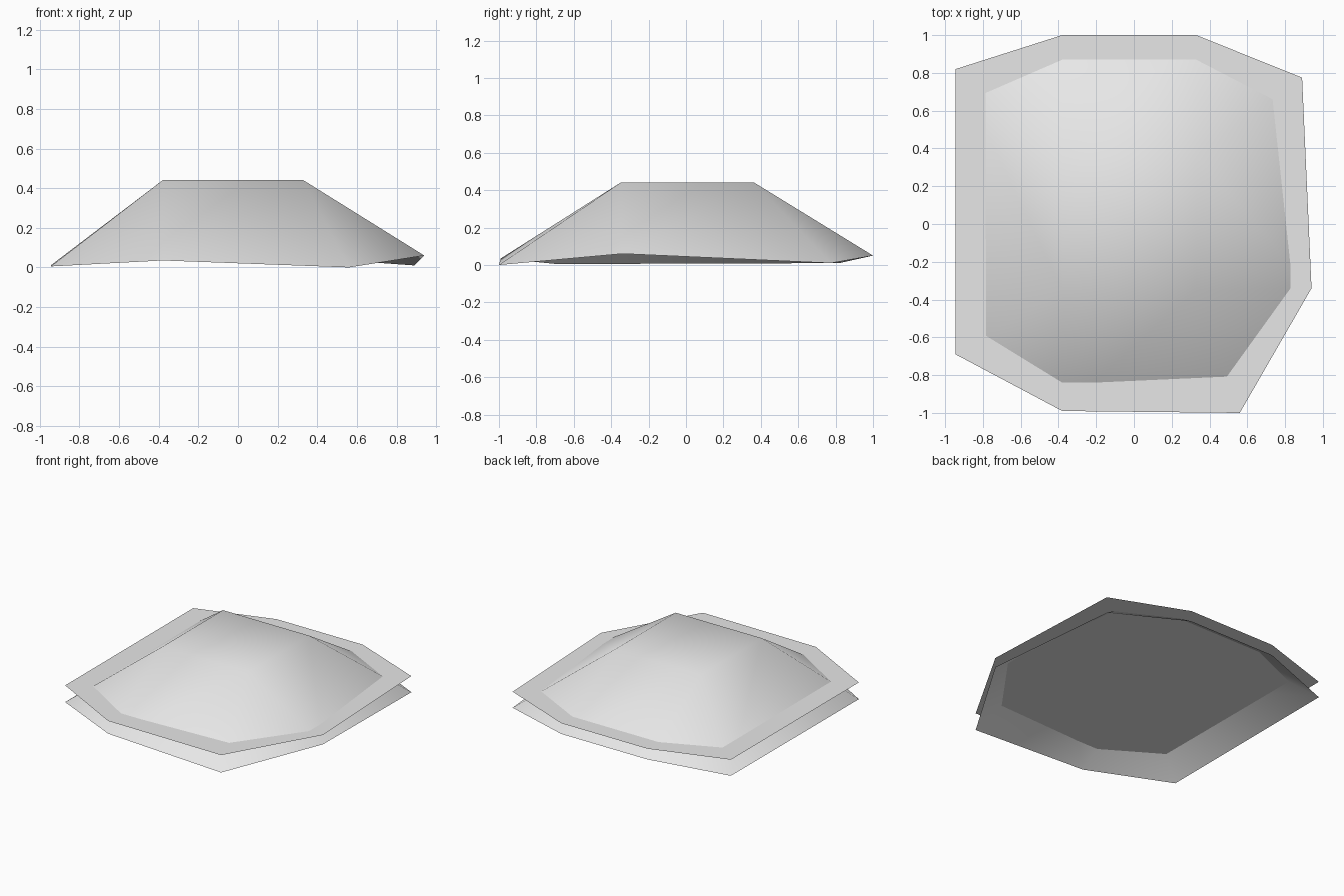
import bpy
import bmesh

cube = bpy.data.objects.get("Cube")
if cube:
    bpy.data.objects.remove(cube, do_unlink=True)

grey = bpy.data.materials.new("light grey")
grey.use_nodes = True
colour = (0.8, 0.8, 0.8, 1)
grey.diffuse_color = colour
grey.node_tree.nodes["Principled BSDF"].inputs["Base Color"].default_value = colour

# Uneven eight-sided rim, anticlockwise from the front left corner
RIM = [(0.56, -1.0, 0.0), (0.94, -0.34, 0.06), (0.89, 0.775, 0.01), (0.33, 1.0, 0.05),
       (-0.38, 1.0, 0.05), (-0.945, 0.82, 0.01), (-0.945, -0.69, 0.005), (-0.38, -0.99, 0.035)]
# Flat crown, one corner for each pair of rim points
CROWN = [(0.33, -0.35), (0.33, 0.365), (-0.38, 0.365), (-0.38, -0.35)]
CROWN_Z = 0.44
PLATE_Z = 0.13


def finish(bm, name, smooth):
    mesh = bpy.data.meshes.new(name)
    for face in bm.faces:
        face.smooth = smooth
    bm.to_mesh(mesh)
    bm.free()
    mesh.materials.append(grey)
    bpy.context.collection.objects.link(bpy.data.objects.new(name, mesh))


# Open faceted mound with soft shading
bm = bmesh.new()
rim = [bm.verts.new(p) for p in RIM]
crown = [bm.verts.new((x, y, CROWN_Z)) for x, y in CROWN]
bm.faces.new(crown)
for i in range(4):
    low, high = rim[2 * i], rim[2 * i + 1]
    low_next = rim[(2 * i + 2) % 8]
    top, top_next = crown[i], crown[(i + 1) % 4]
    bm.faces.new((low, high, top))             # corner
    bm.faces.new((high, low_next, top_next))   # side, split in two
    bm.faces.new((high, top_next, top))
finish(bm, "mound", True)

# Thin flat sheet crossing the mound, with the same outline
bm = bmesh.new()
bm.faces.new([bm.verts.new((x, y, PLATE_Z)) for x, y, z in RIM])
finish(bm, "base_sheet", False)
